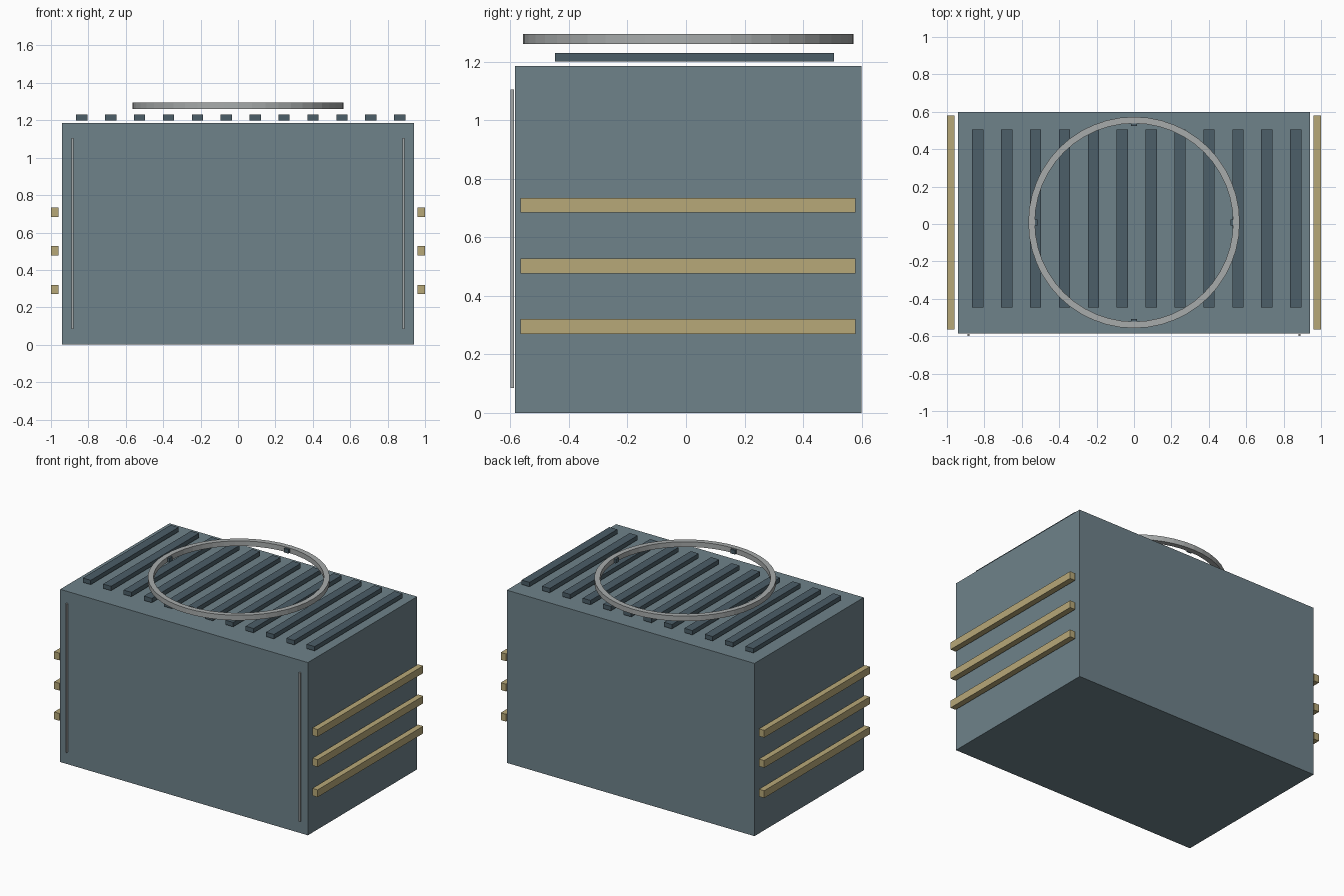
import bpy
import bmesh
from math import cos, sin, pi
from mathutils import Matrix

default = bpy.data.objects.get("Cube")
if default:
    bpy.data.objects.remove(default, do_unlink=True)


def material(name, r, g, b):
    m = bpy.data.materials.new(name)
    m.use_nodes = True
    m.diffuse_color = (r, g, b, 1)
    m.node_tree.nodes["Principled BSDF"].inputs["Base Color"].default_value = (r, g, b, 1)
    return m


slate = material("slate blue", 0.156, 0.223, 0.254)
dark_slate = material("dark slate", 0.072, 0.112, 0.138)
brass = material("pale brass", 0.474, 0.392, 0.188)
steel = material("light steel", 0.39, 0.41, 0.41)


def finish(name, bm, mat):
    mesh = bpy.data.meshes.new(name)
    bmesh.ops.recalc_face_normals(bm, faces=bm.faces)
    bm.to_mesh(mesh)
    bm.free()
    mesh.materials.append(mat)
    obj = bpy.data.objects.new(name, mesh)
    bpy.context.collection.objects.link(obj)
    return obj


def box(name, xs, ys, zs, mat):
    bm = bmesh.new()
    spans = (xs, ys, zs)
    size = Matrix.Diagonal([b - a for a, b in spans] + [1])
    place = Matrix.Translation([(a + b) / 2 for a, b in spans])
    bmesh.ops.create_cube(bm, size=1, matrix=place @ size)
    return finish(name, bm, mat)


def flat_ring(name, centre_y, inner, outer, low, high, sides, mat):
    bm = bmesh.new()
    section = [(inner, low), (outer, low), (outer, high), (inner, high)]
    loops = []
    for i in range(sides):
        a = 2 * pi * i / sides
        loops.append([bm.verts.new((r * cos(a), centre_y + r * sin(a), z)) for r, z in section])
    for i, loop in enumerate(loops):
        after = loops[(i + 1) % sides]
        for j in range(4):
            k = (j + 1) % 4
            bm.faces.new((loop[j], after[j], after[k], loop[k]))
    return finish(name, bm, mat)


# Main cabinet
box("cabinet", (-0.94, 0.94), (-0.585, 0.6), (0, 1.185), slate)

# Side rails and front trim strips, mirrored left and right
for side, s in (("left", 1), ("right", -1)):
    for n in range(3):
        z = 0.295 + 0.207 * n
        box(f"{side}_rail_{n + 1}", sorted((s * 0.96, s)), (-0.565, 0.58), (z - 0.025, z + 0.025), brass)
    box(f"{side}_front_trim", sorted((s * 0.88, s * 0.89)), (-0.6, -0.587), (0.085, 1.105), steel)

# Row of slats over the top
for n in range(12):
    x = -0.835 + 0.1545 * n
    box(f"top_slat_{n + 1}", (x - 0.03, x + 0.03), (-0.447, 0.505), (1.2, 1.23), dark_slate)

# Raised ring with four inner tabs
RING_Y = 0.008
flat_ring("top_ring", RING_Y, 0.53, 0.565, 1.26, 1.295, 48, steel)
for n in range(4):
    x = 0.525 * cos(n * pi / 2)
    y = RING_Y + 0.525 * sin(n * pi / 2)
    box(f"ring_tab_{n + 1}", (x - 0.017, x + 0.017) if n % 2 else (x - 0.01, x + 0.01),
        (y - 0.01, y + 0.01) if n % 2 else (y - 0.017, y + 0.017), (1.262, 1.29), dark_slate)
